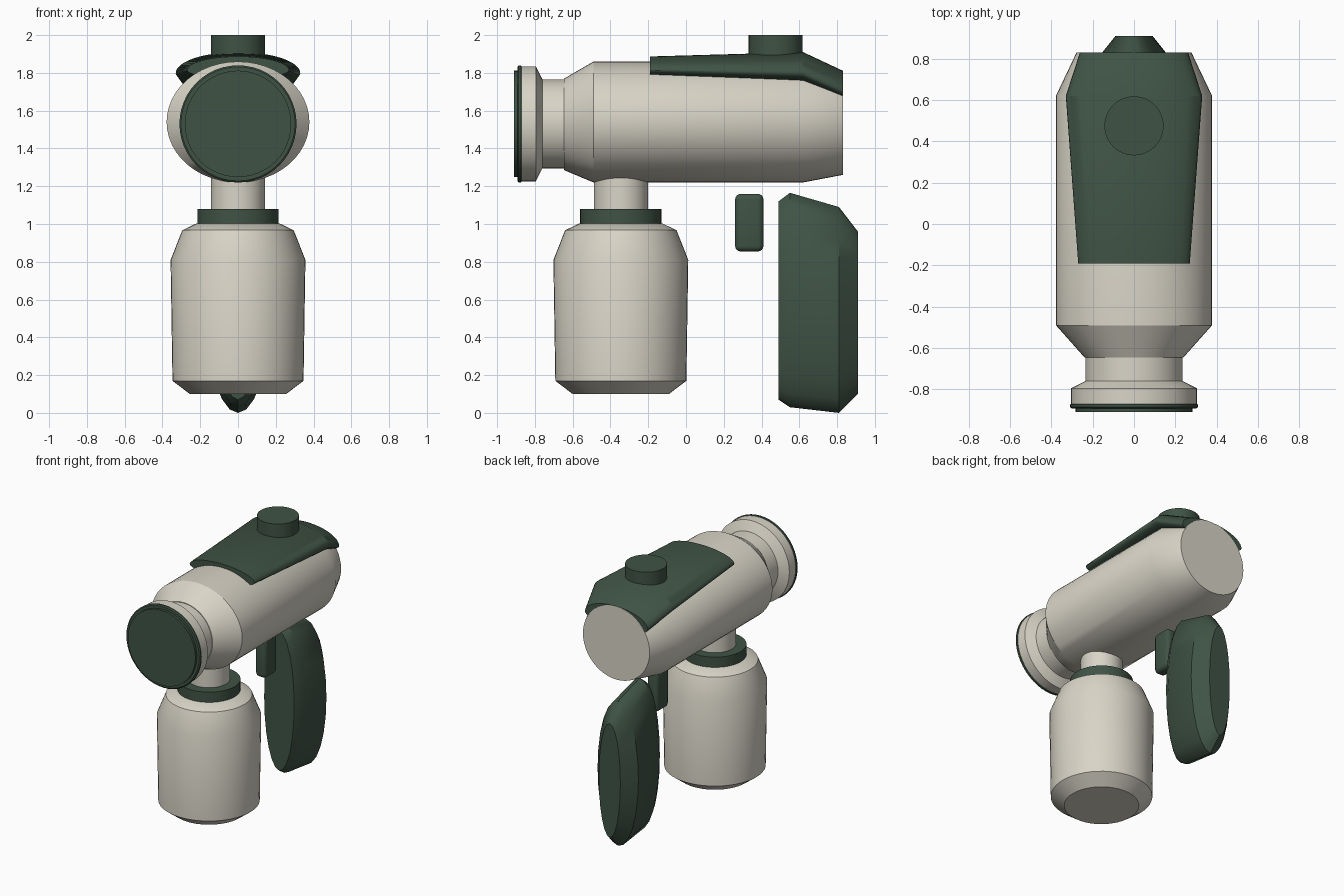
import bpy, bmesh, math

if "Cube" in bpy.data.objects:
    bpy.data.objects.remove(bpy.data.objects["Cube"])


def material(name, rgb):
    m = bpy.data.materials.new(name)
    m.diffuse_color = (*rgb, 1)
    m.use_nodes = True
    m.node_tree.nodes["Principled BSDF"].inputs["Base Color"].default_value = m.diffuse_color
    return m


CREAM = material("warm_cream", (0.69, 0.66, 0.57))
GREEN = material("dark_green", (0.050, 0.086, 0.060))


def finish(name, bm, mat, angle=30):
    bmesh.ops.recalc_face_normals(bm, faces=bm.faces)
    me = bpy.data.meshes.new(name)
    bm.to_mesh(me)
    bm.free()
    me.materials.append(mat)
    ob = bpy.data.objects.new(name, me)
    bpy.context.collection.objects.link(ob)
    bpy.ops.object.select_all(action='DESELECT')
    ob.select_set(True)
    bpy.context.view_layer.objects.active = ob
    bpy.ops.object.shade_smooth_by_angle(angle=math.radians(angle))
    return ob


def skin(name, rings, mat, angle=30):
    """Closed skin over a list of point rings."""
    bm = bmesh.new()
    vs = [[bm.verts.new(p) for p in ring] for ring in rings]
    n = len(vs[0])
    for a, b in zip(vs, vs[1:]):
        for i in range(n):
            j = (i + 1) % n
            bm.faces.new((a[i], a[j], b[j], b[i]))
    bm.faces.new(vs[0])
    bm.faces.new(vs[-1])
    return finish(name, bm, mat, angle)


def loft_y(name, sections, mat, n=48, centre=0.5, angle=30):
    """Sections (y, half width, z low, z high); centre places the widest line."""
    rings = []
    for y, w, lo, hi in sections:
        zc = lo + (hi - lo) * centre
        ring = []
        for i in range(n):
            t = 2 * math.pi * i / n
            s = math.sin(t)
            ring.append((w * math.cos(t), y, zc + s * ((hi - zc) if s > 0 else (zc - lo))))
        rings.append(ring)
    return skin(name, rings, mat, angle)


def lathe_z(name, y, profile, mat, n=48):
    """Profile (radius, z) turned about a vertical axis."""
    return skin(name, [[(r * math.cos(2 * math.pi * i / n), y + r * math.sin(2 * math.pi * i / n), z)
                        for i in range(n)] for r, z in profile], mat)


def lathe_y(name, z, profile, mat):
    """Profile (radius, y) turned about the barrel axis."""
    return loft_y(name, [(y, r, z - r, z + r) for r, y in profile], mat)


# Barrel
loft_y("barrel_body", [(-0.645, 0.24, 1.285, 1.77), (-0.49, 0.378, 1.22, 1.86),
                       (0.62, 0.378, 1.22, 1.86), (0.83, 0.278, 1.26, 1.812)], CREAM)

# Flared nozzle with green rim and front disc
lathe_y("nozzle", 1.53, [(0.235, -0.60), (0.235, -0.76), (0.305, -0.795), (0.305, -0.872)], CREAM)
lathe_y("nozzle_rim", 1.53, [(0.302, -0.868), (0.31, -0.874), (0.31, -0.886), (0.302, -0.892)], GREEN)
lathe_y("nozzle_disc", 1.53, [(0.282, -0.88), (0.282, -0.91)], GREEN)

# Top cover and knob
loft_y("top_cover", [(-0.19, 0.27, 1.77, 1.887), (0.62, 0.33, 1.73, 1.91),
                     (0.829, 0.262, 1.64, 1.812)], GREEN, centre=0.38)
lathe_z("top_knob", 0.475, [(0.143, 1.85), (0.143, 2.0)], GREEN)

# Bottle, collar and neck
BY = -0.345
lathe_z("bottle", BY, [(0.255, 0.1), (0.347, 0.17), (0.357, 0.81), (0.295, 0.967), (0.22, 1.003)], CREAM)
lathe_z("bottle_collar", BY, [(0.215, 1.0), (0.215, 1.08)], GREEN)
lathe_z("bottle_neck", BY, [(0.143, 1.05), (0.143, 1.27)], CREAM)

# Grip handle
loft_y("handle", [(0.49, 0.125, 0.07, 1.12), (0.55, 0.158, 0.03, 1.165),
                  (0.81, 0.17, 0.0, 1.09), (0.91, 0.09, 0.1, 0.96)], GREEN, n=24, angle=35)

# Trigger: rounded block
bm = bmesh.new()
bmesh.ops.create_cube(bm, size=1)
bmesh.ops.scale(bm, vec=(0.09, 0.15, 0.305), verts=bm.verts)
bmesh.ops.translate(bm, vec=(0, 0.335, 1.007), verts=bm.verts)
bmesh.ops.bevel(bm, geom=bm.edges[:], offset=0.03, segments=4, profile=0.5, affect='EDGES')
finish("trigger", bm, GREEN, 40)
